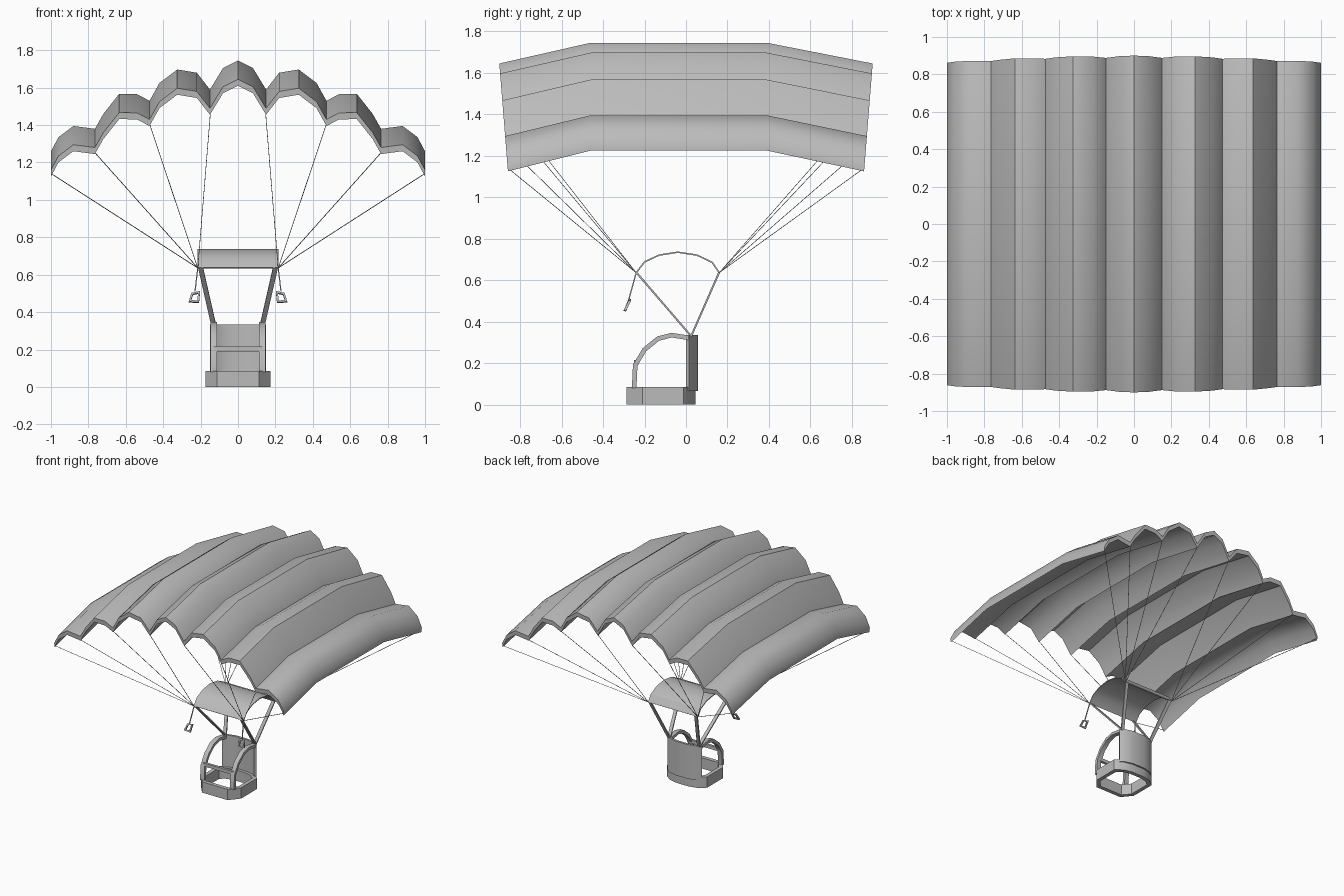
import bpy, bmesh
from math import radians
from mathutils import Vector

cube = bpy.data.objects.get("Cube")
if cube:
    bpy.data.objects.remove(cube)

GREY = (0.5, 0.5, 0.5, 1)
grey = bpy.data.materials.new("plain_grey")
grey.use_nodes = True
grey.diffuse_color = GREY
grey.node_tree.nodes["Principled BSDF"].inputs["Base Color"].default_value = GREY


def finish(name, bm, angle):
    bmesh.ops.recalc_face_normals(bm, faces=bm.faces)
    mesh = bpy.data.meshes.new(name)
    bm.to_mesh(mesh)
    bm.free()
    mesh.materials.append(grey)
    obj = bpy.data.objects.new(name, mesh)
    bpy.context.collection.objects.link(obj)
    bpy.ops.object.select_all(action='DESELECT')
    obj.select_set(True)
    bpy.context.view_layer.objects.active = obj
    bpy.ops.object.shade_smooth_by_angle(angle=radians(angle))
    return obj


def sweep(name, path, width, depth, axis=(1, 0, 0), closed=False, angle=30):
    """Sweep a rectangle along a path; width lies along axis."""
    bm = bmesh.new()
    pts = [Vector(p) for p in path]
    n = len(pts)
    rings = []
    for i, p in enumerate(pts):
        before = pts[i - 1] if closed or i else None
        after = pts[(i + 1) % n] if closed or i < n - 1 else None
        t1 = (p - before).normalized() if before else (after - p).normalized()
        t2 = (after - p).normalized() if after else t1
        t = (t1 + t2).normalized()
        side = Vector(axis)
        side = (side - t * side.dot(t)).normalized()
        out = t.cross(side) / max(t.dot(t1), 0.5)   # mitred corner
        s, o = side * width / 2, out * depth / 2
        rings.append([bm.verts.new(p + q) for q in (s + o, o - s, -s - o, s - o)])
    for i in range(n if closed else n - 1):
        a, b = rings[i], rings[(i + 1) % n]
        for j in range(4):
            k = (j + 1) % 4
            bm.faces.new((a[j], a[k], b[k], b[j]))
    if not closed:
        bm.faces.new(rings[0])
        bm.faces.new(rings[-1])
    return finish(name, bm, angle)


# Canopy: scalloped half profile, mirrored, lofted over four stations
half = [(0.08, 1.705), (0.15, 1.59), (0.22, 1.68), (0.325, 1.697), (0.42, 1.625),
        (0.473, 1.53), (0.54, 1.565), (0.635, 1.567), (0.72, 1.46), (0.765, 1.38),
        (0.88, 1.395), (0.96, 1.335), (1.0, 1.26)]
profile = [(-x, z) for x, z in reversed(half)] + [(0, 1.745)] + half
THICK, DROP = 0.035, 0.1


def end_y(z):
    return 0.9 - (1.64 - z) * 0.08


bm = bmesh.new()
rows = []
for y, drop in ((-1, DROP), (-0.46, 0), (0.39, 0), (1, DROP)):
    layers = []
    for thick in (0, THICK):
        row = []
        for x, z in profile:
            h = z - drop - thick
            row.append(bm.verts.new((x, y * end_y(h) if drop else y, h)))
        layers.append(row)
    rows.append(layers[0] + layers[1][::-1])
count = len(rows[0])
for a, b in zip(rows, rows[1:]):
    for j in range(count):
        k = (j + 1) % count
        bm.faces.new((a[j], a[k], b[k], b[j]))
for r in (rows[0], rows[-1]):
    for j in range(len(profile) - 1):
        bm.faces.new((r[j], r[j + 1], r[count - 2 - j], r[count - 1 - j]))
finish("canopy", bm, 45)

# Small curved spreader roof
arc = [(-0.24, 0.636), (-0.2, 0.688), (-0.13, 0.721), (-0.04, 0.735),
       (0.053, 0.721), (0.126, 0.686), (0.16, 0.636)]
sweep("spreader_roof", [(0, y, z) for y, z in arc], 0.435, 0.007)

# Suspension lines, straps and pull handles on both sides
anchors = [(0.15, 1.46), (0.473, 1.40), (0.765, 1.25), (1.0, 1.14)]
for s, label in ((1, "left"), (-1, "right")):
    for y, end, way in ((-0.24, "front", -1), (0.16, "back", 1)):
        knot = (s * 0.215, y, 0.636)
        for i, (x, z) in enumerate(anchors):
            top = (s * (x - 0.002), way * (end_y(z) - 0.002), z)
            sweep(f"{end}_{label}_line_{i + 1}", [knot, top], 0.003, 0.003)
        sweep(f"{end}_{label}_strap",
              [(s * 0.2, y, 0.638), (s * 0.13, 0.025, 0.33)], 0.026, 0.009)
    sweep(f"{label}_handle_cord",
          [(s * 0.215, -0.24, 0.636), (s * 0.23, -0.275, 0.51)], 0.006, 0.006)
    grip = [(0.208, -0.273, 0.505), (0.245, -0.273, 0.497),
            (0.257, -0.293, 0.458), (0.213, -0.293, 0.455)]
    sweep(f"{label}_handle_grip", [(s * x, y, z) for x, y, z in grip],
          0.012, 0.01, axis=(0, -0.9, 0.4), closed=True)


def mirrored(pts, z):
    return [(x, y, z) for x, y in pts] + [(-x, y, z) for x, y in reversed(pts)]


# Hollow base ring of the seat frame
ring = [(0.05, 0.03), (0.115, 0.015), (0.16, -0.02), (0.16, -0.205), (0.105, -0.273)]
sweep("base_ring", mirrored(ring, 0.043), 0.085, 0.03, axis=(0, 0, 1), closed=True)

# Curved back panel
back = [(0.145, 0.008), (0.11, 0.033), (0.05, 0.048)]
sweep("back_panel", mirrored(back, 0.2), 0.27, 0.018, axis=(0, 0, 1))

# Curved side rails and the cross bar between them
rail = [(-0.25, 0.08), (-0.245, 0.19), (-0.2, 0.265), (-0.135, 0.318),
        (-0.07, 0.335), (0.015, 0.322)]
for s, label in ((1, "left"), (-1, "right")):
    sweep(f"{label}_rail", [(s * 0.13, y, z) for y, z in rail], 0.036, 0.022)
sweep("cross_bar", [(-0.13, -0.24, 0.203), (0.13, -0.24, 0.203)],
      0.026, 0.02, axis=(0, 0, 1))
